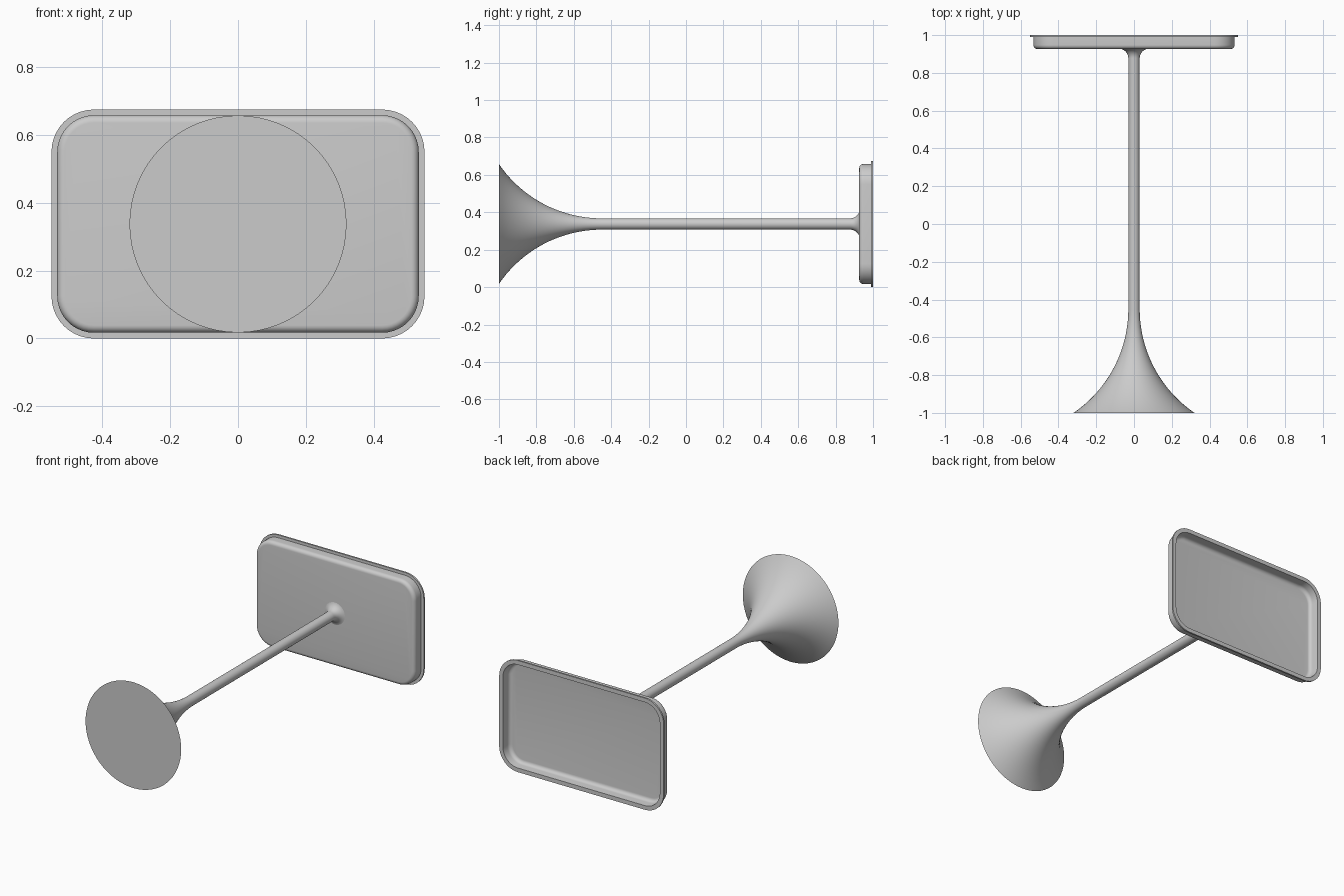
import bpy
import bmesh
from math import sin, cos, pi, atan2, radians

cube = bpy.data.objects.get("Cube")
if cube:
    bpy.data.objects.remove(cube)

MID_Z = 0.3375

grey = bpy.data.materials.new("plain_grey")
grey.use_nodes = True
grey.diffuse_color = (0.6, 0.6, 0.6, 1)
grey.node_tree.nodes["Principled BSDF"].inputs["Base Color"].default_value = grey.diffuse_color


def loft(name, rings):
    """Skin equal-length rings of (x, y, z) points and cap both ends."""
    bm = bmesh.new()
    loops = [[bm.verts.new(p) for p in ring] for ring in rings]
    count = len(loops[0])
    for a, b in zip(loops, loops[1:]):
        for i in range(count):
            j = (i + 1) % count
            bm.faces.new((a[i], a[j], b[j], b[i]))
    bm.faces.new(loops[0])
    bm.faces.new(loops[-1])
    bmesh.ops.recalc_face_normals(bm, faces=bm.faces)
    mesh = bpy.data.meshes.new(name)
    bm.to_mesh(mesh)
    bm.free()
    mesh.materials.append(grey)
    obj = bpy.data.objects.new(name, mesh)
    bpy.context.collection.objects.link(obj)
    bpy.ops.object.select_all(action="DESELECT")
    obj.select_set(True)
    bpy.context.view_layer.objects.active = obj
    bpy.ops.object.shade_smooth_by_angle(angle=radians(30))
    return obj


def circle(y, radius, sides=64):
    return [(radius * cos(2 * pi * i / sides), y, MID_Z + radius * sin(2 * pi * i / sides))
            for i in range(sides)]


def rounded_rect(y, inset, steps=10):
    """Rounded rectangle, inset from the outer edge of the tray lip."""
    half_x, half_z, radius = 0.55 - inset, MID_Z - inset, 0.125 - inset
    points = []
    for quarter, (sx, sz) in enumerate([(1, 1), (-1, 1), (-1, -1), (1, -1)]):
        for i in range(steps + 1):
            a = (quarter + i / steps) * pi / 2
            points.append((sx * (half_x - radius) + radius * cos(a), y,
                           MID_Z + sz * (half_z - radius) + radius * sin(a)))
    return points


def arc(steps, end):
    return [end * i / steps for i in range(steps + 1)]


# Pedestal: trumpet foot, thin stem and a small flare under the tray
stem = 0.03
foot_length, foot_rise = 0.55, 0.29
sweep = 2 * atan2(foot_rise, foot_length)
foot_r = foot_length / sin(sweep)
profile = [(-1 + foot_length - foot_r * sin(a), stem + foot_r * (1 - cos(a)))
           for a in reversed(arc(20, sweep))]
flare = 0.05
profile += [(0.878 + flare * sin(a), stem + flare * (1 - cos(a))) for a in arc(8, pi / 2)]
loft("pedestal", [circle(y, r) for y, r in profile])

# Tray: rounded underside, thin outward lip and recessed top
bend = 0.022
sides = [(0.926 + bend * (1 - cos(a)), 0.017 + bend * (1 - sin(a))) for a in arc(6, pi / 2)]
lip = [(0.99, 0.017), (0.99, 0), (1, 0), (1, 0.025)]
recess = [(0.94 + bend * (1 - sin(a)), 0.028 + bend * (1 - cos(a))) for a in arc(6, pi / 2)]
loft("tray", [rounded_rect(y, inset) for y, inset in sides + lip + recess])
